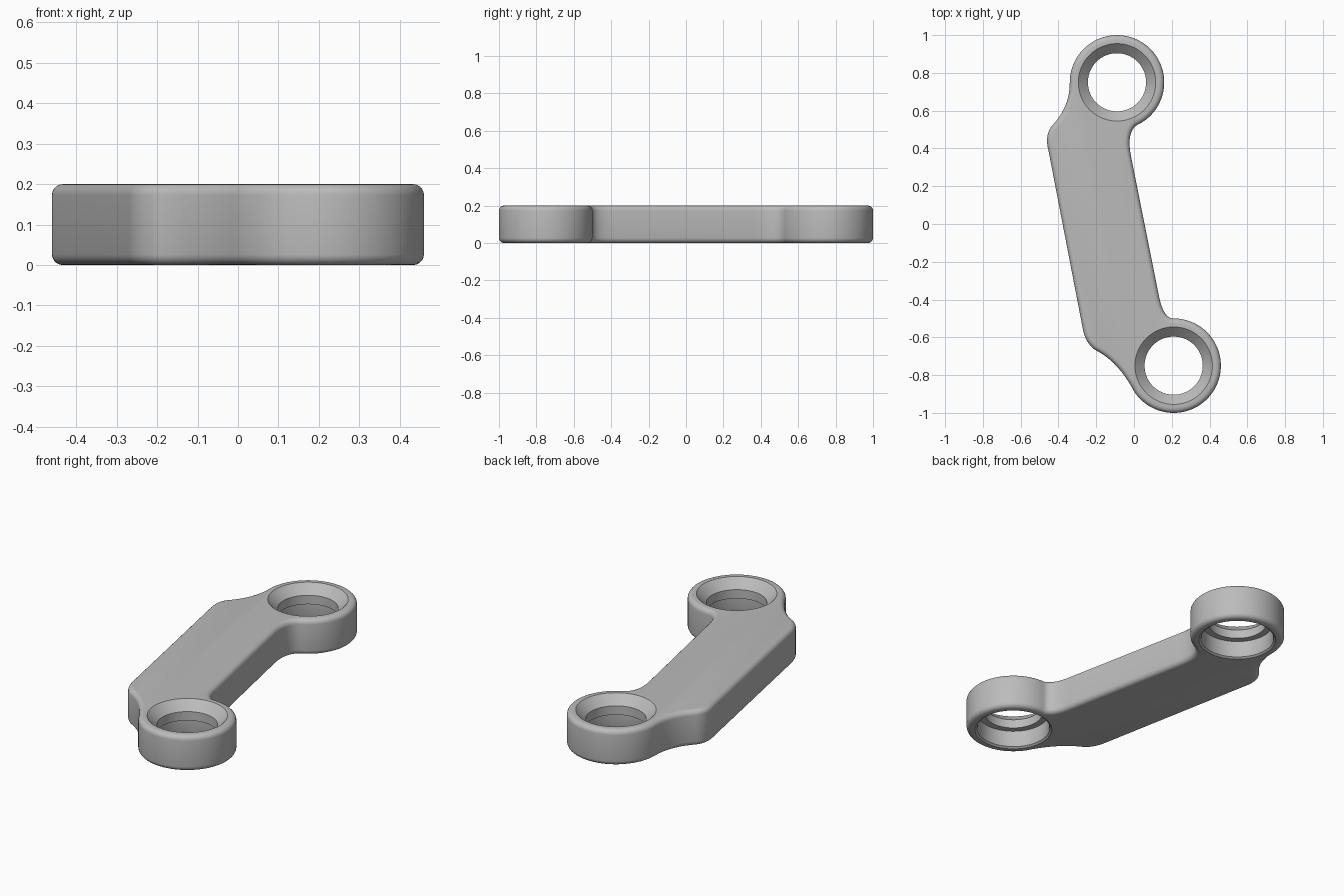
import bpy, bmesh
from math import cos, sin, radians, tau
from mathutils import Vector

HEIGHT, EYE_R = 0.2, 0.25
BACK_EYE, FRONT_EYE = Vector((-0.09, 0.75)), Vector((0.21, -0.75))

cube = bpy.data.objects.get("Cube")
if cube:
    bpy.data.objects.remove(cube, do_unlink=True)

steel = bpy.data.materials.new("Plain grey")
steel.use_nodes = True
GREY = (0.5, 0.5, 0.5, 1)
steel.diffuse_color = GREY
steel.node_tree.nodes["Principled BSDF"].inputs["Base Color"].default_value = GREY


def arc(centre, start, end, steps=64):
    angles = [radians(start + (end - start) * i / steps) for i in range(steps + 1)]
    return [centre + EYE_R * Vector((cos(a), sin(a))) for a in angles]


def bend(a, b, c, steps=10):
    """Quadratic curve from a to c, pulled towards b; end points included."""
    a, b, c = Vector(a), Vector(b), Vector(c)
    return [a * (1 - t) ** 2 + b * 2 * t * (1 - t) + c * t * t
            for t in (i / steps for i in range(steps + 1))]


def make_object(name, bm):
    bmesh.ops.recalc_face_normals(bm, faces=bm.faces)
    mesh = bpy.data.meshes.new(name)
    bm.to_mesh(mesh)
    bm.free()
    mesh.materials.append(steel)
    obj = bpy.data.objects.new(name, mesh)
    bpy.context.collection.objects.link(obj)
    return obj


# Outline of the arm and both eyes, anticlockwise
front_arc = arc(FRONT_EYE, 213, 452)
back_arc = arc(BACK_EYE, -65, 180)
outline = front_arc
outline += bend(front_arc[-1], (0.153, -0.49), (0.132, -0.38))
outline += bend((-0.016, 0.36), (-0.041, 0.485), back_arc[0])
outline += back_arc
outline += bend(back_arc[-1], (-0.34, 0.62), (-0.43, 0.525))
outline += bend((-0.43, 0.525), (-0.475, 0.475), (-0.453, 0.39))
outline += bend((-0.27, -0.56), (-0.252, -0.645), (-0.19, -0.675))
outline += bend((-0.19, -0.675), (-0.08, -0.735), front_arc[0])

# Extruded link body with rounded rims
bm = bmesh.new()
face = bm.faces.new([bm.verts.new((p.x, p.y, 0)) for p in outline])
bmesh.ops.remove_doubles(bm, verts=bm.verts, dist=0.0005)
top = bmesh.ops.extrude_face_region(bm, geom=list(bm.faces))
bmesh.ops.translate(bm, vec=(0, 0, HEIGHT),
                    verts=[v for v in top["geom"] if isinstance(v, bmesh.types.BMVert)])
link = make_object("link_arm", bm)
bevel = link.modifiers.new("Rounded rims", "BEVEL")
bevel.width, bevel.segments = 0.027, 5
bevel.limit_method, bevel.angle_limit = "ANGLE", radians(60)

# Stepped bore: flared counterbore below, narrow lip, cone above
BORE = [(0.215, -0.01), (0.205, 0), (0.194, 0.008), (0.19, 0.022), (0.19, 0.1),
        (0.154, 0.1), (0.154, 0.15), (0.205, 0.2), (0.215, 0.21)]


def bore_cutter(name, centre, sides=72):
    bm = bmesh.new()
    rings = [[bm.verts.new((centre.x + r * cos(tau * i / sides),
                            centre.y + r * sin(tau * i / sides), z))
              for i in range(sides)] for r, z in BORE]
    for low, high in zip(rings, rings[1:]):
        for i in range(sides):
            j = (i + 1) % sides
            bm.faces.new((low[i], low[j], high[j], high[i]))
    bm.faces.new(rings[0])
    bm.faces.new(rings[-1])
    cutter = make_object(name, bm)
    cutter.hide_render = True
    return cutter


cutters = [bore_cutter("back_bore_cutter", BACK_EYE),
           bore_cutter("front_bore_cutter", FRONT_EYE)]
for cutter in cutters:
    cut = link.modifiers.new("Bore", "BOOLEAN")
    cut.operation, cut.solver, cut.object = "DIFFERENCE", "EXACT", cutter

# Bake the modifiers, drop the cutters and shade
bpy.ops.object.select_all(action="DESELECT")
link.select_set(True)
bpy.context.view_layer.objects.active = link
for name in [m.name for m in link.modifiers]:
    bpy.ops.object.modifier_apply(modifier=name)
for cutter in cutters:
    bpy.data.objects.remove(cutter, do_unlink=True)
bpy.ops.object.shade_smooth_by_angle(angle=radians(32))
